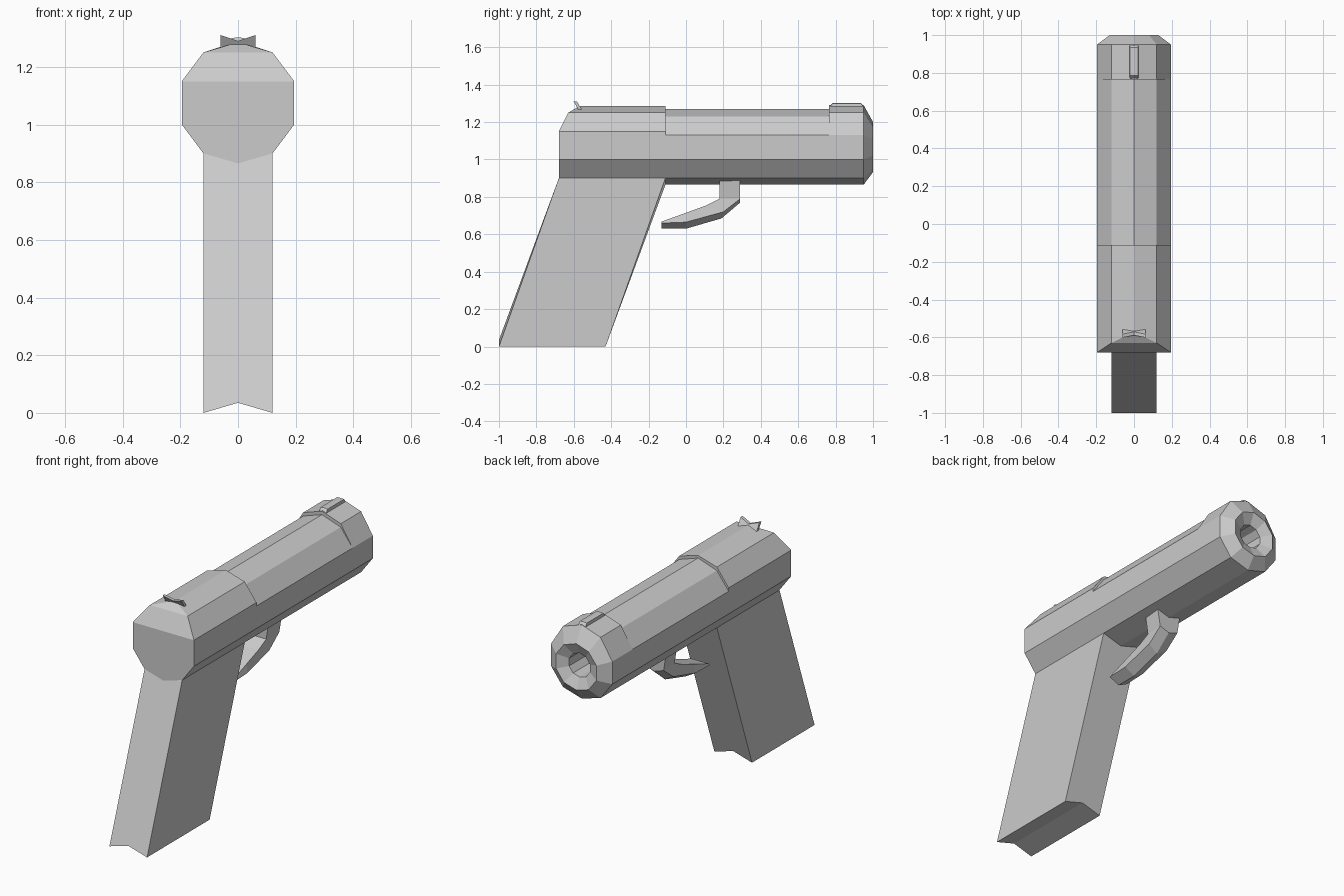
import bpy, bmesh

if "Cube" in bpy.data.objects:
    bpy.data.objects.remove(bpy.data.objects["Cube"])


def loft(name, halves, split_caps=False):
    """Skin symmetric rings; each ring is given as its +x half, centre to centre."""
    bm = bmesh.new()
    m = len(halves[0])
    n = 2 * m - 2
    rings = []
    for half in halves:
        pts = list(half) + [(-x, y, z) for x, y, z in half[-2:0:-1]]
        rings.append([bm.verts.new(p) for p in pts])
    for a, b in zip(rings, rings[1:]):
        for i in range(n):
            j = (i + 1) % n
            bm.faces.new((a[i], a[j], b[j], b[i]))
    for r in (rings[0], rings[-1]):
        if split_caps:      # two halves meeting at the centre crease
            bm.faces.new(r[:m])
            bm.faces.new(r[m - 1:] + r[:1])
        else:               # strips running across the ring
            for i in range(m - 1):
                quad = [r[i], r[i + 1], r[n - i - 1], r[(n - i) % n]]
                bm.faces.new(list(dict.fromkeys(quad)))
    bmesh.ops.recalc_face_normals(bm, faces=bm.faces)
    mesh = bpy.data.meshes.new(name)
    bm.to_mesh(mesh)
    bm.free()
    obj = bpy.data.objects.new(name, mesh)
    bpy.context.collection.objects.link(obj)
    return obj


def at(y, profile, s=1.0, cz=1.065):
    """Place an (x, z) half profile at y, scaled around the bore axis."""
    return [(x * s, y, cz + (z - cz) * s) for x, z in profile]


# Slide: ten-sided body with raised rear, raised nose and hollow muzzle
base = [(0, .865), (.12, .90), (.195, 1.0)]
rear = base + [(.195, 1.15), (.12, 1.25), (0, 1.285)]
mid = base + [(.195, 1.13), (.12, 1.23), (0, 1.27)]
nose = base + [(.195, 1.13), (.12, 1.25), (0, 1.29)]
back = [(x, y, z) for (x, z), y in zip(rear, (-.68, -.68, -.68, -.68, -.63, -.57))]
loft("slide", [back, at(-.11, rear), at(-.11, mid), at(.765, mid), at(.765, nose),
               at(.95, nose), at(1.0, mid, .66), at(.97, mid, .34), at(.7, mid, .34)])

# Grip: slanted block with a shallow centre crease
loft("grip", [
    [(0, -1, .035), (.12, -1, 0), (.12, -.43, 0), (0, -.43, .035)],
    [(0, -.68, .865), (.12, -.68, .90), (.12, -.11, .90), (0, -.11, .865)],
], split_caps=True)

# Trigger: half width, then upper, side and keel points as (y, z)
stations = [
    (.06, (-.13, .668), (-.13, .66), (-.13, .63)),
    (.06, (0, .715), (0, .665), (0, .63)),
    (.06, (.11, .755), (.20, .72), (.19, .685)),
    (.06, (.18, .79), (.29, .79), (.29, .77)),
    (.08, (.18, .91), (.29, .91), (.29, .89)),
]
loft("trigger", [[(0, *keel), (w, *side), (w * .9, *top), (0, *top)]
                 for w, top, side, keel in stations])

# Rear sight: leaning plate with a V notch
plate = [(0, 1.26), (.06, 1.25), (.06, 1.31), (0, 1.29)]
loft("rear_sight", [[(x, -.565 - (z - 1.25) * .6 + t, z) for x, z in plate]
                    for t in (0, .018)], split_caps=True)

# Front sight: low bevelled fin
fin = [(0, 1.26), (.025, 1.26), (.022, 1.30), (0, 1.302)]
low = [(0, 1.26), (.025, 1.26), (.022, 1.28), (0, 1.285)]
loft("front_sight", [at(.768, low), at(.785, fin), at(.935, fin), at(.95, low)])
